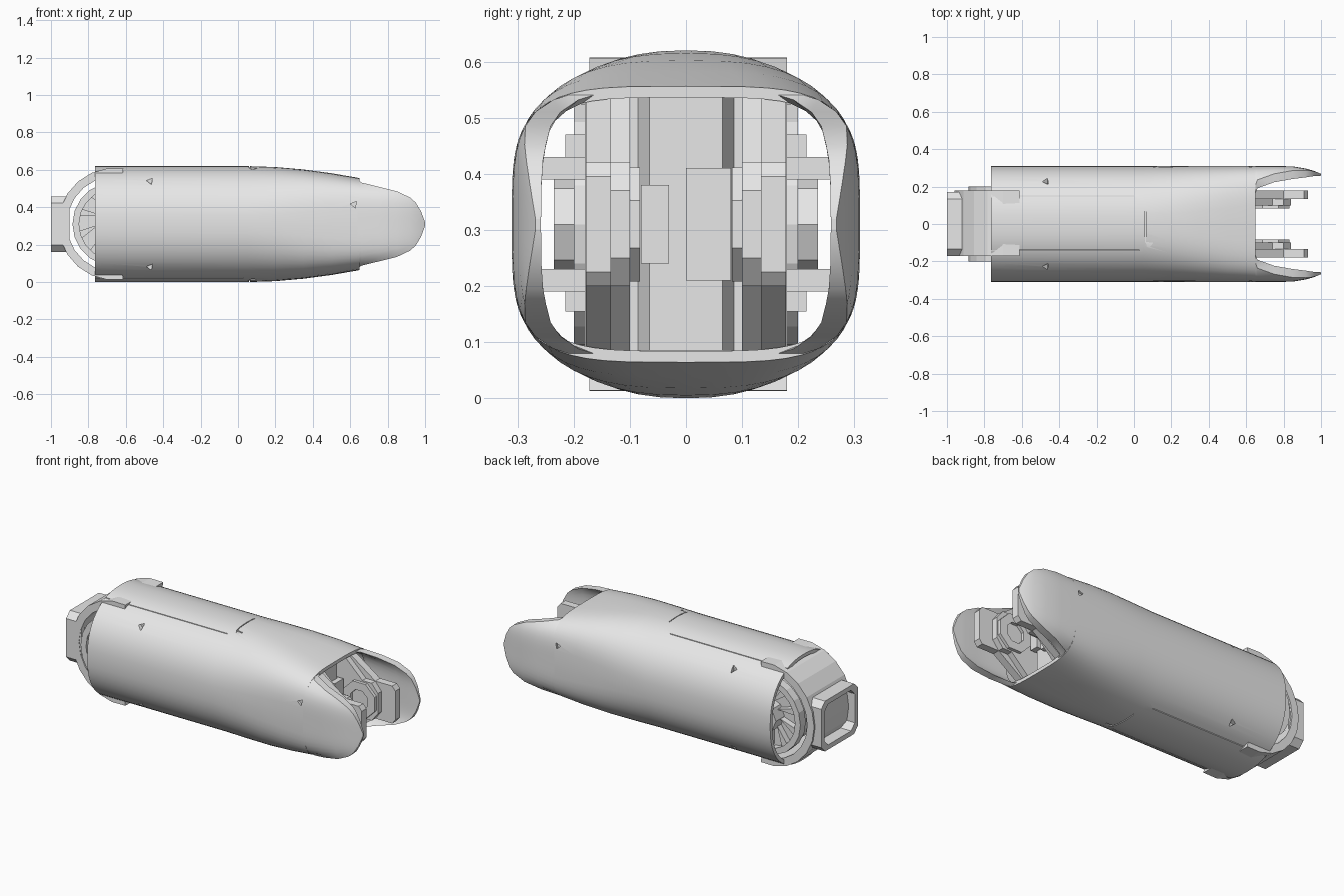
import bpy, bmesh, math

cube = bpy.data.objects.get("Cube")
if cube:
    bpy.data.objects.remove(cube, do_unlink=True)

grey = bpy.data.materials.new("plain_grey")
grey.use_nodes = True
COLOUR = (0.8, 0.8, 0.8, 1)
grey.diffuse_color = COLOUR
for node in grey.node_tree.nodes:
    if node.type == 'BSDF_PRINCIPLED':
        node.inputs["Base Color"].default_value = COLOUR

MID = 0.31          # height of the long axis
JOINT = -0.66       # x of the rear joint


def loft(name, rings, wrap=False, smooth=False):
    """Skin a list of closed rings; cap the ends unless it wraps round."""
    bm = bmesh.new()
    rows = [[bm.verts.new(p) for p in ring] for ring in rings]
    n = len(rows[0])
    pairs = list(zip(rows, rows[1:])) + ([(rows[-1], rows[0])] if wrap else [])
    for a, b in pairs:
        for i in range(n):
            j = (i + 1) % n
            bm.faces.new((a[i], a[j], b[j], b[i]))
    if not wrap:
        bm.faces.new(rows[0])
        bm.faces.new(rows[-1])
    bmesh.ops.recalc_face_normals(bm, faces=bm.faces)
    for f in bm.faces:
        f.smooth = smooth
    mesh = bpy.data.meshes.new(name)
    bm.to_mesh(mesh)
    bm.free()
    mesh.materials.append(grey)
    if smooth:
        mesh.set_sharp_from_angle(angle=math.radians(35))
    obj = bpy.data.objects.new(name, mesh)
    bpy.context.scene.collection.objects.link(obj)
    return obj


def prism(name, outline, y0, y1):
    """Side outline of (x, height from axis), extruded along y."""
    return loft(name, [[(x, y, MID + z) for x, z in outline] for y in (y0, y1)])


def box(name, x, y, z):
    return loft(name, [[(u, y[0], z[0]), (u, y[1], z[0]), (u, y[1], z[1]), (u, y[0], z[1])]
                       for u in x])


def band(name, cx, r, y, start=0.0, sweep=math.tau, steps=8):
    """Ring or arc of rectangular section around the y direction."""
    full = sweep >= math.tau
    rings = []
    for k in range(steps if full else steps + 1):
        a = start + sweep * k / steps
        rings.append([(cx + q * math.cos(a), v, MID + q * math.sin(a))
                      for q, v in ((r[0], y[0]), (r[1], y[0]), (r[1], y[1]), (r[0], y[1]))])
    return loft(name, rings, wrap=full)


def polygon(cx, r, sides, turn=0.0):
    return [(cx + r * math.cos(turn + math.tau * k / sides),
             r * math.sin(turn + math.tau * k / sides)) for k in range(sides)]


def side(s, a, b):
    return (s * a, s * b)


def section(x, hy, hz, n, count=56):
    ring = []
    for k in range(count):
        a = math.tau * k / count
        c, s = math.cos(a), math.sin(a)
        ring.append((x, hy * math.copysign(abs(c) ** (2 / n), c),
                     MID + hz * math.copysign(abs(s) ** (2 / n), s)))
    return ring


# Hollow outer shell: round at the rear, flatter and squarer at the front
stations = [(-0.765, 0.31, 2.3), (0.05, 0.31, 2.3), (0.2, 0.305, 2.5), (0.35, 0.292, 2.9),
            (0.5, 0.272, 3.4), (0.65, 0.246, 4)]
WALL = 0.02
outer = [section(x, 0.31, h, n) for x, h, n in stations]
inner = [section(x, 0.31 - WALL, h - WALL, n) for x, h, n in reversed(stations)]
shell = loft("outer_shell", outer + inner, wrap=True, smooth=True)

# Cutters for panel seams and small three-sided pits
cutters = []
for top in (1, -1):
    for y, end in ((0.15, 0.0), (-0.14, 0.03)):
        z = MID + top * 0.285
        cutters.append(box("seam_cutter", (-0.8, end), (y - 0.002, y + 0.002),
                           (z - 0.009, z + 0.009)))
    z = MID + top * 0.313
    cutters.append(box("seam_cutter", (0.058, 0.063), (-0.1, 0.07), (z - 0.016, z + 0.016)))
    tri = polygon(0.08, 0.025, 3, 0.4)
    cutters.append(loft("pit_cutter", [[(x, y - 0.11, MID + top * d) for x, y in tri]
                                       for d in (0.293, 0.33)]))
for s in (1, -1):
    for x, z, y in ((-0.47, 0.23, 0.229), (-0.47, -0.23, 0.229), (0.62, 0.105, 0.31)):
        tri = [(u, v + z) for u, v in polygon(x, 0.02, 3, 0.9)]
        cutters.append(prism("pit_cutter", tri, s * (y - 0.016), s * (y + 0.04)))
for c in cutters:
    c.hide_render = True
    mod = shell.modifiers.new("cut", 'BOOLEAN')
    mod.operation = 'DIFFERENCE'
    mod.solver = 'EXACT'
    mod.object = c
bpy.context.view_layer.update()
graph = bpy.context.evaluated_depsgraph_get()
cut_mesh = bpy.data.meshes.new_from_object(shell.evaluated_get(graph))
shell.modifiers.clear()
shell.data = cut_mesh
cut_mesh.set_sharp_from_angle(angle=math.radians(35))
for c in cutters:
    bpy.data.objects.remove(c, do_unlink=True)

# Front cheeks: curved side walls running on past the shell to a rounded tip
cheek = [(0.64, 0.238, 0.31), (0.66, 0.222, 0.31), (0.75, 0.2, 0.31), (0.85, 0.175, 0.308),
         (0.92, 0.142, 0.296), (0.95, 0.115, 0.288), (0.978, 0.068, 0.278), (1.0, 0.01, 0.268)]
for s, label in ((1, "back"), (-1, "front")):
    rings = []
    for x, h, hy in cheek:
        zs = [h * (k / 8 - 1) for k in range(17)]
        wall = min(0.045, hy - 0.258)
        skin = [(hy * (1 - (abs(z) / 0.246) ** 4) ** 0.25, z) for z in zs]
        rings.append([(x, s * y, MID + z) for y, z in skin] +
                     [(x, s * (y - wall), MID + z) for y, z in reversed(skin)])
    loft(label + "_cheek", rings, smooth=True)

# Inner core and the stepped wall between the fork arms
box("core", (-0.5, 0.55), (-0.18, 0.18), (0.08, 0.55))
loft("core_front_wall", [[(x, -w, 0.085), (x, w, 0.085), (x, w, 0.54), (x, -w, 0.54)]
                         for x, w in ((0.54, 0.09), (0.6, 0.065))])
box("left_wall_plate", (0.59, 0.63), (-0.08, -0.03), (0.24, 0.38))
box("right_wall_plate", (0.59, 0.63), (0.0, 0.08), (0.21, 0.41))


def mirrored(upper):
    return upper + [(x, -z) for x, z in reversed(upper)]


for s, label in ((1, "back"), (-1, "front")):
    # Fork arms with an eight-sided bearing on the inner face
    prism(label + "_fork_arm", mirrored([(0.5, 0.236), (0.62, 0.236), (0.8, 0.11),
                                         (0.91, 0.11), (0.93, 0.085)]), *side(s, 0.134, 0.178))
    prism(label + "_fork_inner", mirrored([(0.5, 0.235), (0.61, 0.235), (0.74, 0.11),
                                           (0.8, 0.11), (0.84, 0.06)]), *side(s, 0.1, 0.136))
    band(label + "_bearing_ring", 0.73, (0.06, 0.11), side(s, 0.082, 0.102),
         start=math.pi / 8)
    # Rails bracing the core against the shell
    for z in (0.19, 0.39):
        box(label + "_rail", (-0.35, 0.45), side(s, 0.17, 0.26), (z, z + 0.04))
    for z in (0.155, 0.43):
        box(label + "_bracket", (-0.2, 0.1), side(s, 0.17, 0.215), (z, z + 0.04))
    # Rear joint side: rim, hub and slanted fins
    band(label + "_joint_rim", JOINT, (0.19, 0.225), side(s, 0.15, 0.2), steps=20)
    prism(label + "_joint_hub", polygon(JOINT, 0.09, 8), *side(s, 0.15, 0.235))
    for k in range(10):
        a = math.tau * k / 10
        fin = [(JOINT + r * math.cos(a + t), r * math.sin(a + t))
               for r, t in ((0.08, 0), (0.2, 0.2), (0.2, 0.42))]
        prism(label + "_joint_fin", fin, *side(s, 0.15, 0.19))

# Rear joint drum with the yoke wrapped around it
prism("joint_drum", polygon(JOINT, 0.2, 20), -0.155, 0.155)
band("yoke", JOINT, (0.255, 0.3), (-0.172, 0.18), start=math.pi * 0.45,
     sweep=math.pi * 1.1, steps=12)


# Open rear frame with chamfered corners, joined to the yoke
def frame_ring(x, w, h, c=0.035):
    return [(x, sy * (w - dy), MID + sz * (h - dz)) for sy, sz, dy, dz in
            ((1, 1, c, 0), (1, 1, 0, c), (1, -1, 0, c), (1, -1, c, 0),
             (-1, -1, c, 0), (-1, -1, 0, c), (-1, 1, 0, c), (-1, 1, c, 0))]


loft("rear_frame", [frame_ring(-0.9, 0.17, 0.148), frame_ring(-1.0, 0.17, 0.148),
                    frame_ring(-1.0, 0.142, 0.12), frame_ring(-0.9, 0.142, 0.12)], wrap=True)
